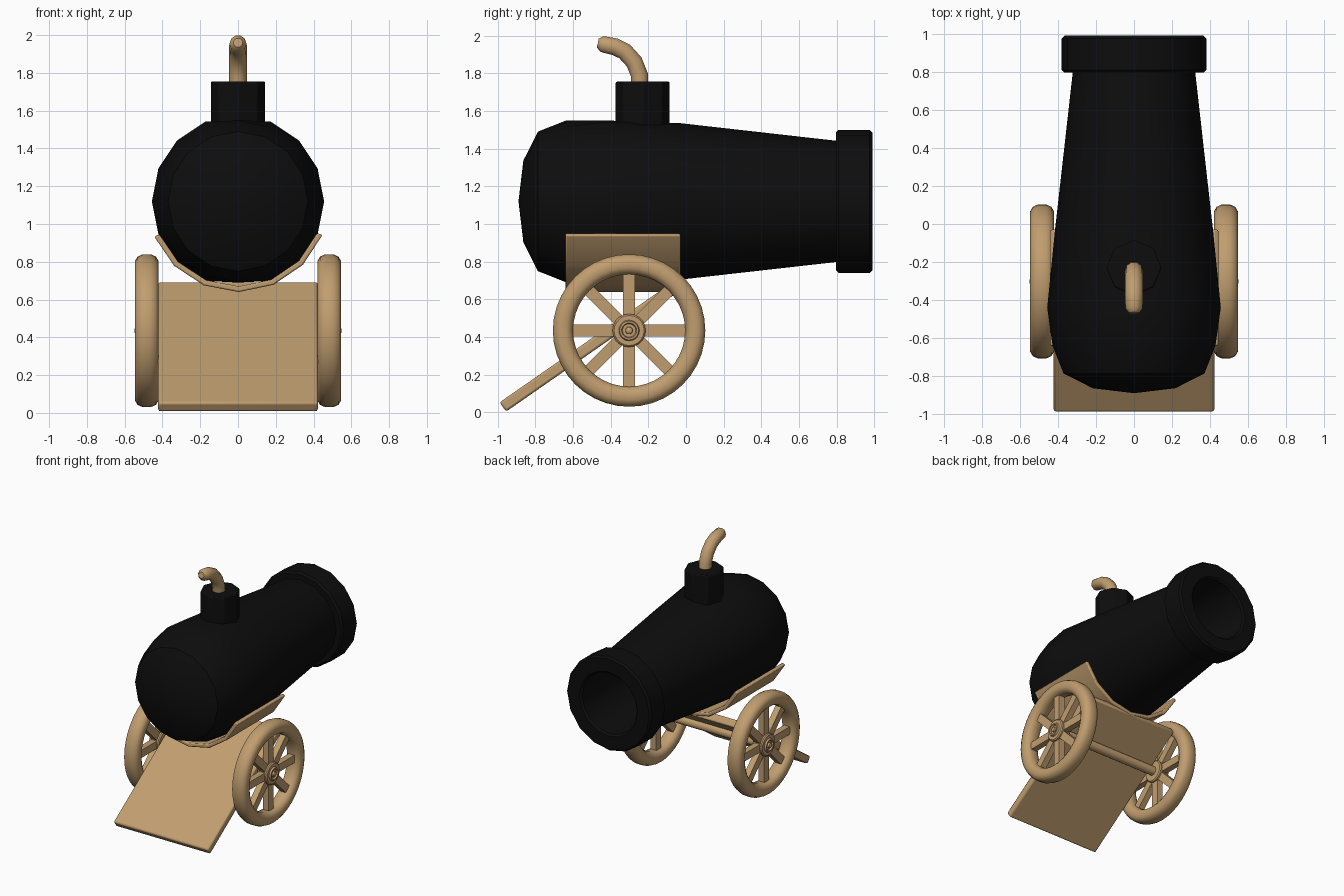
import bpy, bmesh, math
from mathutils import Vector, Matrix

if "Cube" in bpy.data.objects:
    bpy.data.objects.remove(bpy.data.objects["Cube"])

def material(name, rgb):
    m = bpy.data.materials.new(name)
    m.diffuse_color = (*rgb, 1)
    m.use_nodes = True
    m.node_tree.nodes["Principled BSDF"].inputs["Base Color"].default_value = m.diffuse_color
    return m

IRON = material("black_iron", (0.004, 0.004, 0.004))
WOOD = material("tan_wood", (0.53, 0.34, 0.16))

def finish(name, bm, mat, bevel=0, smooth=35):
    bmesh.ops.remove_doubles(bm, verts=bm.verts, dist=1e-5)
    bmesh.ops.recalc_face_normals(bm, faces=bm.faces)
    me = bpy.data.meshes.new(name)
    bm.to_mesh(me)
    bm.free()
    me.materials.append(mat)
    ob = bpy.data.objects.new(name, me)
    bpy.context.collection.objects.link(ob)
    bpy.ops.object.select_all(action='DESELECT')
    bpy.context.view_layer.objects.active = ob
    ob.select_set(True)
    bpy.ops.object.shade_smooth_by_angle(angle=math.radians(smooth))
    if bevel:
        b = ob.modifiers.new("bevel", 'BEVEL')
        b.width, b.segments, b.limit_method = bevel, 2, 'ANGLE'
        b.angle_limit = math.radians(40)
    return ob

def lathe(name, profile, axis, centre, sides, mat, closed=False, flat=None, **kw):
    """Spin (distance along axis, radius) points round the x, y or z axis."""
    bm = bmesh.new()
    rings = []
    for t, r in profile:
        ring = []
        for i in range(sides):
            a = 2 * math.pi * i / sides
            u, v = r * math.cos(a), r * math.sin(a)
            if flat:
                v = max(-flat, min(flat, v))
            p = {'x': (t, u, v), 'y': (u, t, v), 'z': (u, v, t)}[axis]
            ring.append(bm.verts.new(Vector(p) + Vector(centre)))
        rings.append(ring)
    pairs = list(zip(rings, rings[1:]))
    if closed:
        pairs.append((rings[-1], rings[0]))
    for a, b in pairs:
        for i in range(sides):
            j = (i + 1) % sides
            bm.faces.new((a[i], a[j], b[j], b[i]))
    bmesh.ops.dissolve_degenerate(bm, dist=1e-5, edges=bm.edges)
    return finish(name, bm, mat, **kw)

def add_box(bm, size, matrix):
    bmesh.ops.create_cube(bm, size=1, matrix=matrix @ Matrix.Diagonal((*size, 1)))

# Barrel with rounded breech, muzzle band and hollow bore
lathe("barrel", [(-0.889, 0), (-0.863, 0.217), (-0.786, 0.37), (-0.64, 0.428),
                 (-0.44, 0.456), (-0.03, 0.415), (0.795, 0.322), (0.795, 0.365),
                 (0.81, 0.38), (0.975, 0.38), (0.99, 0.365), (0.99, 0.26),
                 (0.975, 0.245), (0.3, 0.235), (0.3, 0)],
      'y', (0, 0, 1.12), 16, IRON, flat=0.43)

# Vent cap
lathe("vent_cap", [(1.45, 0), (1.45, 0.145), (1.755, 0.145), (1.755, 0)],
      'z', (0, -0.23, 0), 8, IRON, bevel=0.008, smooth=30)

# Bent fuse: rings swept along a path in the yz plane
path = [(-0.245, 1.70), (-0.247, 1.79), (-0.275, 1.86), (-0.325, 1.915),
        (-0.375, 1.94), (-0.445, 1.955), (-0.468, 1.96)]
radii = [0.048] * 5 + [0.045, 0.025]
bm = bmesh.new()
rings = []
for k, (y, z) in enumerate(path):
    p0, p1 = path[max(k - 1, 0)], path[min(k + 1, len(path) - 1)]
    d = Vector((0, p1[0] - p0[0], p1[1] - p0[1])).normalized()
    n = Vector((1, 0, 0)).cross(d)
    rings.append([bm.verts.new(Vector((0, y, z)) + radii[k] *
                  (Vector((1, 0, 0)) * math.cos(i * math.pi / 5) + n * math.sin(i * math.pi / 5)))
                  for i in range(10)])
for a, b in zip(rings, rings[1:]):
    for i in range(10):
        bm.faces.new((a[i], a[(i + 1) % 10], b[(i + 1) % 10], b[i]))
bm.faces.new(rings[0])
bm.faces.new(rings[-1])
finish("fuse", bm, WOOD, smooth=40)

# Curved cradle under the barrel
bm = bmesh.new()
outline = []
for r, steps in ((0.482, range(7)), (0.452, range(6, -1, -1))):
    for i in steps:
        a = math.radians(-157 + i * 22.5)
        outline.append((r * math.cos(a), 1.122 + r * math.sin(a)))
back = [bm.verts.new((x, -0.64, z)) for x, z in outline]
front = [bm.verts.new((x, -0.03, z)) for x, z in outline]
for i in range(14):
    j = (i + 1) % 14
    bm.faces.new((back[i], back[j], front[j], front[i]))
for i in range(6):
    for s in (back, front):
        bm.faces.new((s[i], s[i + 1], s[12 - i], s[13 - i]))
finish("cradle", bm, WOOD, bevel=0.008)

# Sloping trail plank
bm = bmesh.new()
add_box(bm, (0.845, 1.125, 0.06),
        Matrix.Translation((0, -0.51, 0.35)) @ Matrix.Rotation(math.radians(34.8), 4, 'X'))
finish("trail_plank", bm, WOOD, bevel=0.012)

# Axle
lathe("axle", [(-0.47, 0), (-0.47, 0.036), (0.47, 0.036), (0.47, 0)],
      'x', (0, -0.302, 0.435), 16, WOOD)

# Wheels, one each side
for side, s in (("left", -1), ("right", 1)):
    c = (s * 0.483, -0.302, 0.435)
    # rim with a rounded, slightly squared section
    section = []
    for i in range(12):
        u, v = math.cos(math.pi * (i + .5) / 6), math.sin(math.pi * (i + .5) / 6)
        section.append((0.064 * math.copysign(abs(u) ** 0.8, u),
                        0.351 + 0.055 * math.copysign(abs(v) ** 0.8, v)))
    lathe(side + "_wheel_rim", section, 'x', c, 40, WOOD, closed=True, smooth=50)
    # eight spokes
    bm = bmesh.new()
    for i in range(8):
        add_box(bm, (0.05, 0.062, 0.27), Matrix.Translation(c) @
                Matrix.Rotation(i * math.pi / 4, 4, 'X') @ Matrix.Translation((0, 0, 0.185)))
    finish(side + "_wheel_spokes", bm, WOOD)
    # stepped hub with a raised ring and a centre knob
    hub = [(-0.045, 0), (-0.045, 0.08), (-0.037, 0.088), (0.037, 0.088), (0.045, 0.08),
           (0.045, 0.055), (0.058, 0.05), (0.058, 0.04), (0.045, 0.035),
           (0.045, 0.02), (0.06, 0.018), (0.066, 0.008), (0.066, 0)]
    lathe(side + "_wheel_hub", [(s * t, r) for t, r in hub], 'x', c, 20, WOOD)
